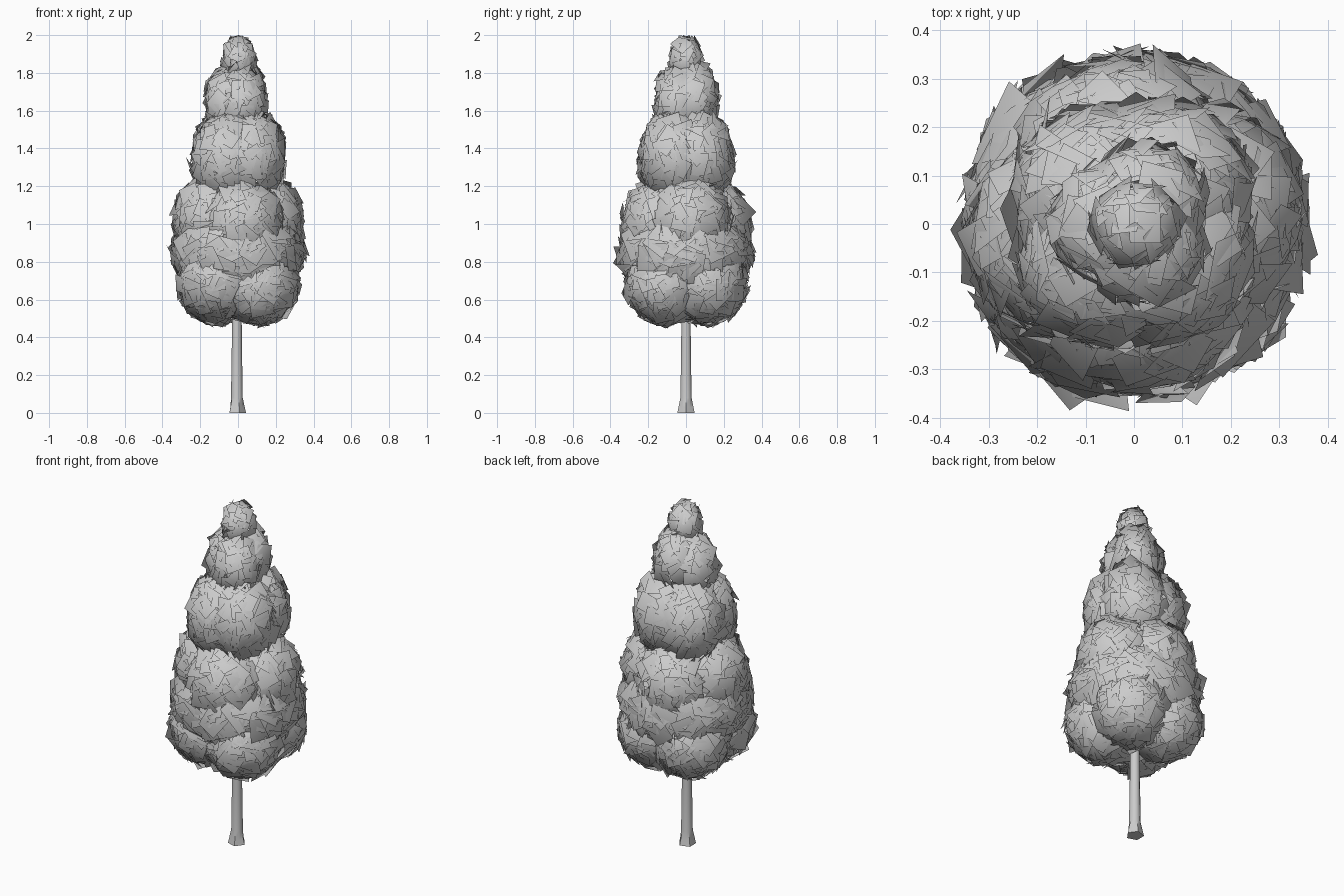
import bpy, bmesh, math, random
from mathutils import Vector, Matrix

if "Cube" in bpy.data.objects:
    bpy.data.objects.remove(bpy.data.objects["Cube"])

random.seed(7)


def add_object(name, bm):
    mesh = bpy.data.meshes.new(name)
    bm.to_mesh(mesh)
    bm.free()
    obj = bpy.data.objects.new(name, mesh)
    bpy.context.collection.objects.link(obj)
    return obj


# Trunk: flared foot, gentle taper, continuing up inside the crown
bm = bmesh.new()
rings = []
sides = 10
for z, r in [(0, .044), (.03, .038), (.08, .031), (.35, .027), (.65, .024), (1.1, .013)]:
    flare = .1 if z < .05 else 0
    ring = []
    for i in range(sides):
        a = math.tau * i / sides
        k = r * (1 + flare * math.cos(5 * a))
        ring.append(bm.verts.new((k * math.cos(a) - .006, k * math.sin(a), z)))
    rings.append(ring)
for lo, hi in zip(rings, rings[1:]):
    for i in range(sides):
        j = (i + 1) % sides
        bm.faces.new((lo[i], lo[j], hi[j], hi[i]))
bm.faces.new(rings[0][::-1])
bm.faces.new(rings[-1])
trunk = add_object("trunk", bm)
bpy.context.view_layer.objects.active = trunk
trunk.select_set(True)
bpy.ops.object.shade_smooth_by_angle(angle=math.radians(50))

# Crown volume: tiers of lobes (height, offset, radius, half height, count, phase)
tiers = [
    (.69, .155, .195, .195, 4, 45),
    (.85, 0, .33, .23, 1, 0),
    (1.02, .125, .205, .23, 4, 10),
    (1.35, .085, .175, .25, 4, 50),
    (1.64, .05, .115, .20, 3, 60),
    (1.86, .005, .08, .125, 1, 0),
]
lobes = []
for z, off, r, h, n, phase in tiers:
    for i in range(n):
        a = math.radians(phase) + math.tau * i / n
        c = Vector((off * math.cos(a), off * math.sin(a), z + random.uniform(-.02, .02) * (n > 1)))
        lobes.append((c, Vector((r, r, h))))


def inside(p, lobe, limit):
    c, s = lobe
    d = p - c
    return (d.x / s.x) ** 2 + (d.y / s.y) ** 2 + (d.z / s.z) ** 2 < limit


# Leaf cards: tilted flat rectangles laid over the outer skin of the lobes
bm = bmesh.new()
normals = []
golden = math.pi * (3 - math.sqrt(5))
for lobe in lobes:
    c, s = lobe
    count = int(4 * math.pi * s.x * (s.x + 2 * s.z) / 3 / .0026)
    for i in range(count):
        u = 1 - 2 * (i + .5) / count
        w = math.sqrt(1 - u * u)
        a = golden * i + random.uniform(-.2, .2)
        d = Vector((w * math.cos(a), w * math.sin(a), u))
        p = c + Vector((d.x * s.x, d.y * s.y, d.z * s.z)) * random.uniform(.97, 1.04)
        if any(o is not lobe and inside(p, o, .88) for o in lobes):
            continue
        n = Vector((d.x / s.x, d.y / s.y, d.z / s.z)).normalized()
        jitter = Vector([random.gauss(0, .17) for _ in range(3)])
        rot = (n + jitter).normalized().to_track_quat('Z', 'Y').to_matrix()
        rot = rot @ Matrix.Rotation(random.uniform(0, math.tau), 3, 'Z')
        size = .035 + .14 * s.x
        hx = size * random.uniform(.75, 1.1)
        hy = hx * random.uniform(.65, .95)
        quad = []
        for x, y in ((-hx, -hy), (hx, -hy), (hx, hy), (-hx, hy)):
            v = p + rot @ Vector((x, y, 0))
            v.z = min(v.z, 2)
            quad.append(bm.verts.new(v))
            normals.append(((v - c).normalized() + n * .5).normalized())
        bm.faces.new(quad)
leaves = add_object("leaf_cards", bm)

# Soft rounded shading across each lobe
for poly in leaves.data.polygons:
    poly.use_smooth = True
leaves.data.normals_split_custom_set_from_vertices([tuple(n) for n in normals])
